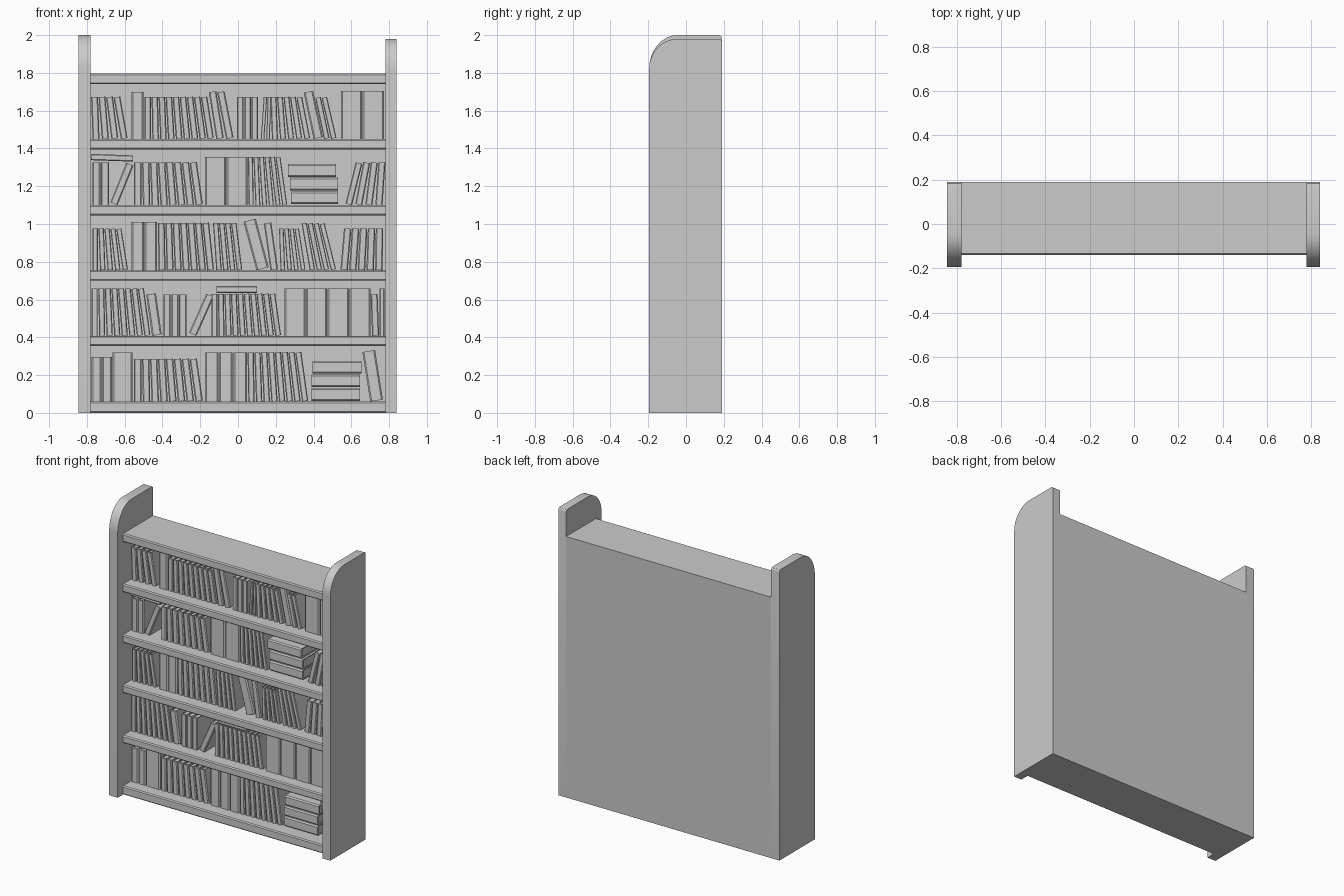
import bpy, bmesh, math
from mathutils import Matrix

if "Cube" in bpy.data.objects:
    bpy.data.objects.remove(bpy.data.objects["Cube"])

FRONT, BACK = -0.195, 0.19
SHELF_FRONT, INNER = -0.14, 0.78
BOOK_FRONT, BOOK_BACK = -0.055, 0.155


def prism(bm, pts, to3d, a, b):
    """Extrude a 2D outline between two levels; returns the new vertices."""
    lo = [bm.verts.new(to3d(u, v, a)) for u, v in pts]
    hi = [bm.verts.new(to3d(u, v, b)) for u, v in pts]
    n = len(pts)
    bm.faces.new(lo)
    bm.faces.new(hi[::-1])
    for i in range(n):
        j = (i + 1) % n
        bm.faces.new((lo[i], hi[i], hi[j], lo[j]))
    return lo + hi


def finish(bm, name, smooth=False):
    bmesh.ops.recalc_face_normals(bm, faces=bm.faces[:])
    mesh = bpy.data.meshes.new(name)
    bm.to_mesh(mesh)
    bm.free()
    ob = bpy.data.objects.new(name, mesh)
    bpy.context.collection.objects.link(ob)
    if smooth:
        bpy.ops.object.select_all(action='DESELECT')
        ob.select_set(True)
        bpy.context.view_layer.objects.active = ob
        bpy.ops.object.shade_smooth_by_angle(angle=math.radians(30))
    return ob


def along_x(u, v, w):
    return (w, u, v)


def along_z(u, v, w):
    return (u, v, w)


# side panels: large rounded front corner, tiny rounded rear corner
def side_panel(name, x0, x1, height, rz, ry=0.15, r=0.015):
    pts = [(BACK, 0), (FRONT, 0)]
    for i in range(15):
        a = math.pi / 2 * i / 14
        pts.append((FRONT + ry - ry * math.cos(a), height - rz + rz * math.sin(a)))
    for i in range(4):
        a = math.pi / 2 * i / 3
        pts.append((BACK - r + r * math.sin(a), height - r + r * math.cos(a)))
    bm = bmesh.new()
    prism(bm, pts, along_x, x0, x1)
    finish(bm, name, True)


side_panel("left_side_panel", -0.845, -INNER, 2.0, 0.18)
side_panel("right_side_panel", INNER, 0.84, 1.98, 0.16)


# shelves with softened front edges
def shelf(name, z0, z1, c=0.007):
    pts = [(BACK, z0), (SHELF_FRONT + c, z0), (SHELF_FRONT, z0 + c),
           (SHELF_FRONT, z1 - c), (SHELF_FRONT + c, z1), (BACK, z1)]
    bm = bmesh.new()
    prism(bm, pts, along_x, -INNER, INNER)
    finish(bm, name)


SHELVES = [(0, 0.06), (0.355, 0.408), (0.70, 0.755),
           (1.045, 1.10), (1.395, 1.45), (1.74, 1.797)]
for k, (z0, z1) in enumerate(SHELVES):
    shelf("top_board" if k == 5 else f"shelf_{k + 1}", z0, z1)

# back panel
bm = bmesh.new()
prism(bm, [(0.165, 0.0), (BACK, 0.0), (BACK, 1.797), (0.165, 1.797)], along_x, -INNER, INNER)
finish(bm, "back_panel")


# one book: U-shaped cover with rounded spine plus a recessed page block
def book(bm, x, z, t, h, lean):
    d = BOOK_BACK - BOOK_FRONT
    c, w = min(t * 0.15, 0.008), min(t * 0.12, 0.006)
    cover = [(0, d), (0, c), (c, 0), (t - c, 0), (t, c), (t, d),
             (t - w, d), (t - w, c + w), (w, c + w), (w, d)]
    pages = [(w, c + w), (t - w, c + w), (t - w, d - 0.008), (w, d - 0.008)]
    verts = prism(bm, cover, along_z, 0, h) + prism(bm, pages, along_z, 0.006, h - 0.006)
    # pivot on the corner that touches the shelf
    shift = -t if lean > 0 else 0
    m = (Matrix.Translation((x, BOOK_FRONT, z))
         @ Matrix.Rotation(math.radians(lean), 4, 'Y')
         @ Matrix.Translation((shift, 0, 0)))
    bmesh.ops.transform(bm, matrix=m, verts=verts)


# a run of books: bottom span, count, height, first and last lean (minus = left)
def run(bm, z, x0, x1, n, h, a0=0, a1=0):
    pitch = (x1 - x0) / n
    step = (a1 - a0) / max(n - 1, 1)
    for i in range(n):
        a = a0 + step * i
        gap = h * (math.tan(math.radians(a + step)) - math.tan(math.radians(a)))
        t = (pitch + gap) * math.cos(math.radians(a)) - 0.003
        book(bm, x0 + pitch * (i + (a > 0)), z, t, h, a)


# a row: standing runs, plus flat books (left x, base z, thickness, length, tilt)
def row(k, runs, flat=()):
    bm = bmesh.new()
    z = SHELVES[k][1]
    for r in runs:
        run(bm, z, *r)
    for x, fz, t, length, tilt in flat:
        book(bm, x, fz, t, length, 90 + tilt)
    finish(bm, f"books_row_{k + 1}")


# books, bottom row to top row
row(0, [(-0.775, -0.665, 2, 0.235), (-0.665, -0.555, 1, 0.26),
        (-0.55, -0.178, 8, 0.225, 0, -8), (-0.175, 0.05, 3, 0.26),
        (0.055, 0.38, 8, 0.26, -1, -8), (0.70, 0.772, 1, 0.265, -9, -9)],
    [(0.39, 0.064, 0.067, 0.255, 0), (0.39, 0.136, 0.067, 0.255, 0),
     (0.395, 0.209, 0.067, 0.26, 0)])

row(1, [(-0.775, -0.455, 8, 0.25, 0, -8), (-0.455, -0.40, 1, 0.22, -8, -8),
        (-0.395, -0.27, 3, 0.22), (-0.27, -0.22, 1, 0.225, 24, 24),
        (-0.14, 0.235, 10, 0.222, 0, -8), (0.245, 0.705, 4, 0.25),
        (0.71, 0.75, 1, 0.22, -2, -2), (0.75, 0.778, 1, 0.25)],
    [(-0.115, 0.636, 0.035, 0.215, 0)])

row(2, [(-0.77, -0.57, 5, 0.22, 0, -9), (-0.565, -0.425, 2, 0.255),
        (-0.42, -0.12, 7, 0.25, -1, -6), (-0.115, 0.03, 4, 0.25, -4, -7),
        (0.098, 0.17, 1, 0.265, -15, -15), (0.172, 0.215, 1, 0.25, -8, -8),
        (0.225, 0.37, 4, 0.22, -2, -9), (0.38, 0.53, 4, 0.25, -10, -14),
        (0.535, 0.765, 5, 0.22, 5, 1)])

row(3, [(-0.772, -0.68, 2, 0.225), (-0.685, -0.638, 1, 0.225, 22, 22),
        (-0.55, -0.178, 8, 0.225, 0, -8), (-0.175, 0.053, 2, 0.255),
        (0.057, 0.27, 6, 0.255, -1, -8), (0.55, 0.765, 4, 0.225, 14, 4)],
    [(0.28, 1.106, 0.067, 0.25, 0), (0.275, 1.178, 0.067, 0.255, 0),
     (0.265, 1.25, 0.067, 0.255, 0), (-0.778, 1.338, 0.033, 0.222, 2)])

row(4, [(-0.77, -0.57, 4, 0.222, -2, -10), (-0.565, -0.498, 1, 0.25),
        (-0.495, -0.12, 9, 0.222, 0, -9), (-0.115, -0.01, 2, 0.25, -9, -11),
        (-0.005, 0.11, 3, 0.222), (0.11, 0.168, 2, 0.222, 4, 2),
        (0.18, 0.395, 5, 0.222, -2, -11), (0.40, 0.455, 1, 0.25, -12, -12),
        (0.455, 0.53, 2, 0.222, -12, -13), (0.545, 0.775, 2, 0.255)])
